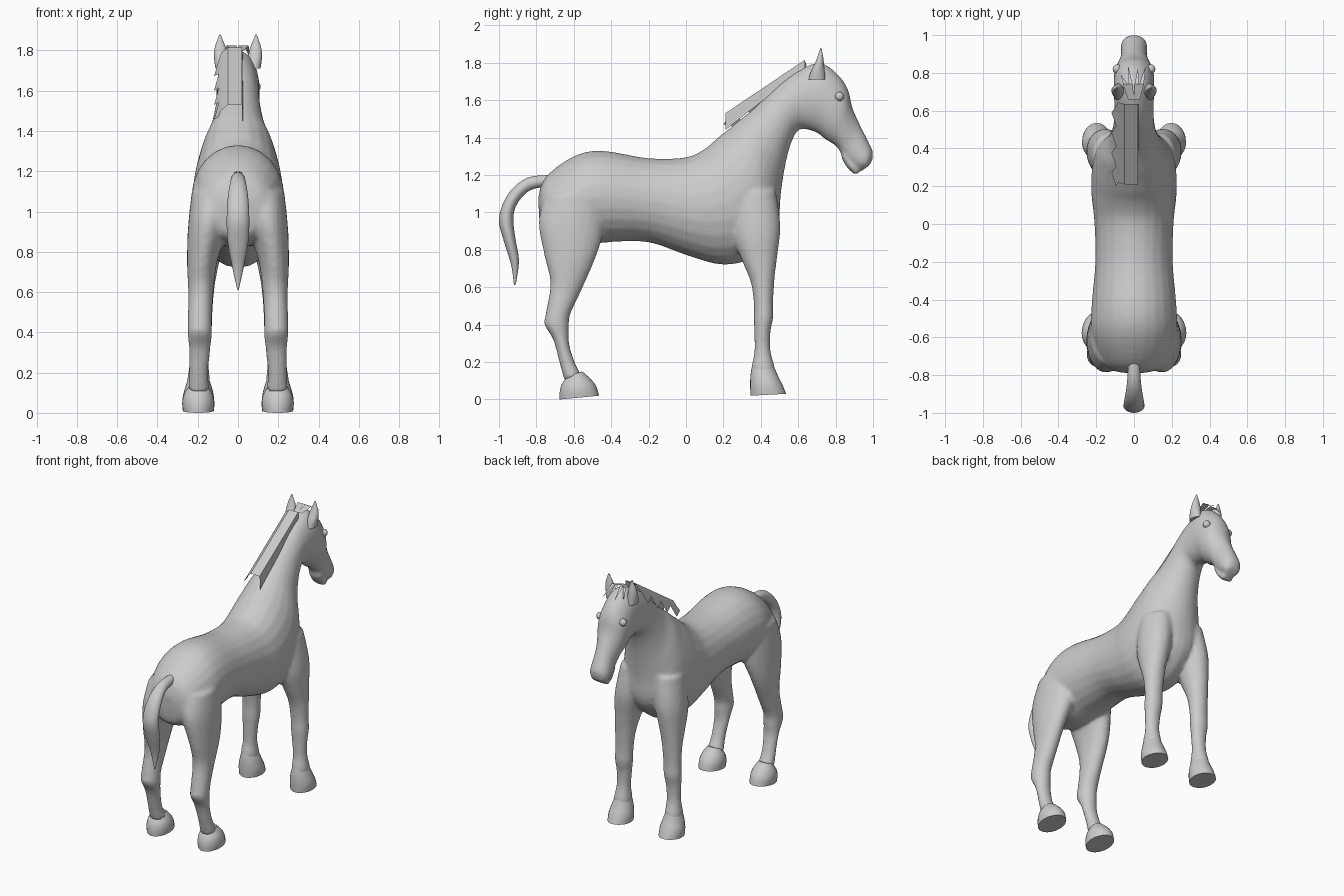
import bpy, bmesh, math
from mathutils import Vector

SEG = 24


def spline(rows, n=4):
    # Catmull-Rom resampling of section rows
    rows = [Vector(r) for r in rows]
    out = []
    for i in range(len(rows) - 1):
        a, b = rows[max(i - 1, 0)], rows[i]
        c, d = rows[i + 1], rows[min(i + 2, len(rows) - 1)]
        for k in range(n):
            t = k / n
            out.append(0.5 * (2 * b + (c - a) * t + (2 * a - 5 * b + 4 * c - d) * t * t
                              + (3 * b - a - 3 * c + d) * t ** 3))
    return out + [rows[-1]]


def loft(bm, rows, side=1, n=4):
    # row: y1, z1, y2, z2 (two ends of the ring in side view), x centre, half width
    rings = []
    for y1, z1, y2, z2, xc, w in spline(rows, n):
        ring = []
        for i in range(SEG):
            a = 2 * math.pi * i / SEG
            s = (1 + math.cos(a)) / 2
            ring.append(bm.verts.new((side * (xc + w * math.sin(a)),
                                      y2 + (y1 - y2) * s, z2 + (z1 - z2) * s)))
        rings.append(ring)
    for p, q in zip(rings, rings[1:]):
        for i in range(SEG):
            j = (i + 1) % SEG
            bm.faces.new((p[i], p[j], q[j], q[i]))
    bm.faces.new(rings[0])
    bm.faces.new(rings[-1])


def finish(bm, name, angle=40):
    bmesh.ops.recalc_face_normals(bm, faces=bm.faces)
    me = bpy.data.meshes.new(name)
    bm.to_mesh(me)
    bm.free()
    ob = bpy.data.objects.new(name, me)
    bpy.context.collection.objects.link(ob)
    bpy.ops.object.select_all(action='DESELECT')
    ob.select_set(True)
    bpy.context.view_layer.objects.active = ob
    bpy.ops.object.shade_smooth_by_angle(angle=math.radians(angle))
    return ob


# Torso, neck and head
trunk = [
    (-.79, 1.08, -.785, .97, 0, .06), (-.75, 1.19, -.75, .86, 0, .16),
    (-.60, 1.30, -.58, .82, 0, .225), (-.45, 1.33, -.42, .84, 0, .225),
    (-.20, 1.29, -.20, .84, 0, .205), (0, 1.295, .02, .765, 0, .21),
    (.10, 1.34, .20, .72, 0, .225), (.17, 1.40, .36, .76, 0, .225),
    (.22, 1.44, .485, .90, 0, .21), (.28, 1.49, .505, 1.08, 0, .18),
    (.35, 1.545, .525, 1.22, 0, .14), (.44, 1.63, .555, 1.35, 0, .115),
    (.53, 1.71, .60, 1.44, 0, .105), (.62, 1.77, .66, 1.44, 0, .105),
    (.72, 1.80, .71, 1.42, 0, .107), (.81, 1.74, .745, 1.39, 0, .107),
    (.865, 1.66, .78, 1.37, 0, .10), (.89, 1.56, .815, 1.34, 0, .085),
    (.93, 1.47, .84, 1.29, 0, .07), (.97, 1.39, .87, 1.26, 0, .07),
    (1.0, 1.32, .905, 1.235, 0, .068), (.99, 1.26, .945, 1.225, 0, .045)]
jaw = [(.85, 1.34, .83, 1.29, 0, .05), (.90, 1.26, .865, 1.235, 0, .05),
       (.935, 1.222, .905, 1.2, 0, .045)]
hind_leg = [
    (-.42, 1.1, -.75, 1.1, .12, .11), (-.44, .90, -.788, .95, .148, .10),
    (-.49, .74, -.755, .76, .178, .075), (-.57, .56, -.725, .62, .185, .062),
    (-.62, .45, -.75, .46, .19, .06), (-.625, .38, -.757, .40, .19, .06),
    (-.625, .30, -.71, .32, .19, .053), (-.595, .2, -.675, .19, .195, .047),
    (-.56, .13, -.65, .10, .195, .055)]
front_leg = [
    (.48, 1.12, .24, 1.1, .12, .10), (.505, .93, .25, .88, .15, .10),
    (.49, .78, .30, .74, .17, .08), (.475, .66, .345, .63, .18, .067),
    (.466, .52, .362, .52, .185, .06), (.467, .44, .362, .43, .188, .06),
    (.452, .36, .365, .36, .19, .052), (.452, .26, .365, .25, .193, .047),
    (.475, .17, .35, .17, .196, .056), (.48, .10, .36, .10, .196, .056)]
bm = bmesh.new()
loft(bm, trunk)
loft(bm, jaw)
for s in (1, -1):
    loft(bm, hind_leg, s)
    loft(bm, front_leg, s)
body = finish(bm, "horse_body", 60)
rm = body.modifiers.new("Blend", 'REMESH')
rm.mode = 'VOXEL'
rm.voxel_size = 0.012
rm.use_smooth_shade = True
sm = body.modifiers.new("Soften", 'SMOOTH')
sm.factor = 0.5
sm.iterations = 6

# Hooves
hind_hoof = [(-.555, .15, -.64, .12, .196, .045), (-.51, .11, -.665, .08, .197, .07),
             (-.48, .07, -.675, .04, .197, .08), (-.465, .02, -.675, 0, .197, .077)]
front_hoof = [(.465, .19, .355, .19, .196, .045), (.49, .13, .345, .13, .196, .065),
              (.515, .08, .343, .07, .197, .078), (.535, .03, .345, .02, .197, .077)]
for name, rows in (("hind_hooves", hind_hoof), ("front_hooves", front_hoof)):
    bm = bmesh.new()
    for s in (1, -1):
        loft(bm, rows, s)
    finish(bm, name)

# Tail
bm = bmesh.new()
loft(bm, [(-.72, 1.2, -.72, 1.14, 0, .03), (-.85, 1.185, -.83, 1.12, 0, .037),
          (-.95, 1.10, -.90, 1.05, 0, .05), (-1.0, .97, -.923, .97, 0, .056),
          (-.975, .85, -.912, .86, 0, .052), (-.935, .72, -.893, .74, 0, .03),
          (-.92, .61, -.91, .615, 0, .004)])
finish(bm, "tail")

# Ears: thin shells, cupped towards the front
bm = bmesh.new()
for s in (1, -1):
    loft(bm, [(.745, 1.71, .655, 1.71, .082, .03), (.74, 1.77, .67, 1.76, .085, .034),
              (.735, 1.82, .695, 1.81, .088, .027), (.725, 1.878, .718, 1.876, .09, .004)], s)
finish(bm, "ears")

# Eyes
bm = bmesh.new()
for s in (1, -1):
    r = bmesh.ops.create_uvsphere(bm, u_segments=16, v_segments=10, radius=.025)
    bmesh.ops.translate(bm, verts=r['verts'], vec=(s * .088, .82, 1.62))
finish(bm, "eyes")

# Mane: sheet folded over the crest, ragged on one side
bm = bmesh.new()
N = 12
prev = None
for i in range(N + 1):
    t = i / N
    y, z = .21 + .425 * t, 1.53 + .285 * t
    rag = .03 * (i % 3)
    row = [bm.verts.new(p) for p in (
        (.024, y, z - .09 + .05 * t), (.02, y, z), (-.05, y, z),
        (-.085, y + .01, z - .03), (-.095 - rag * .4, y - .01, z - .06 - rag))]
    if prev:
        for k in range(4):
            bm.faces.new((prev[k], prev[k + 1], row[k + 1], row[k]))
    prev = row
mane = finish(bm, "mane", 30)

# Forelock: thin curved strands between the ears
bm = bmesh.new()
for x0, x1, y1, z1 in ((-.02, -.07, .79, 1.76), (-.01, -.03, .83, 1.76),
                       (.01, .02, .82, 1.78), (.02, .06, .83, 1.765)):
    pts = [(x0, .66, 1.80), ((x0 + x1) / 2, .74, 1.825), (x1, y1, z1)]
    ws = (.012, .012, .001)
    rows = [[bm.verts.new((x + d * w, y, z)) for d in (-1, 1)] for (x, y, z), w in zip(pts, ws)]
    for p, q in zip(rows, rows[1:]):
        bm.faces.new((p[0], p[1], q[1], q[0]))
finish(bm, "forelock")
